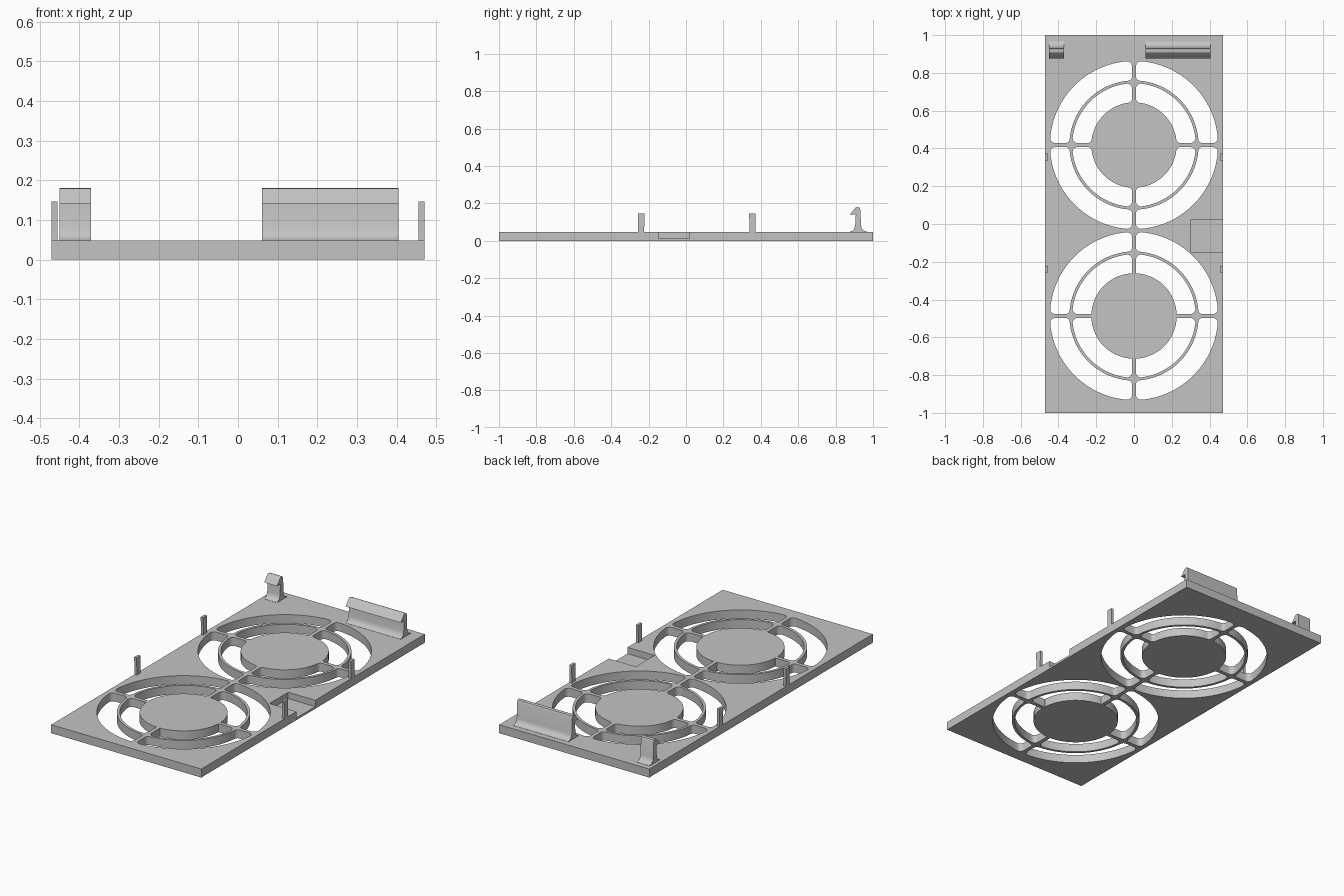
import bpy, bmesh, math
from mathutils import Vector

if "Cube" in bpy.data.objects:
    bpy.data.objects.remove(bpy.data.objects["Cube"])

T = 0.048          # plate thickness
GAP = 0.011        # half width of the spokes

grey = bpy.data.materials.new("plain_grey")
grey.diffuse_color = (0.55, 0.55, 0.55, 1)
grey.use_nodes = True
grey.node_tree.nodes["Principled BSDF"].inputs["Base Color"].default_value = grey.diffuse_color


def add_prism(bm, loop, offset, depth):
    """Extrude a closed 3D loop along the depth vector."""
    verts = [bm.verts.new(Vector(p) + Vector(offset)) for p in loop]
    face = bm.faces.new(verts)
    out = bmesh.ops.extrude_face_region(bm, geom=[face])["geom"]
    moved = [g for g in out if isinstance(g, bmesh.types.BMVert)]
    bmesh.ops.translate(bm, vec=depth, verts=moved)


def finish(name, bm, smooth=True):
    bmesh.ops.recalc_face_normals(bm, faces=bm.faces)
    mesh = bpy.data.meshes.new(name)
    bm.to_mesh(mesh)
    bm.free()
    obj = bpy.data.objects.new(name, mesh)
    bpy.context.collection.objects.link(obj)
    mesh.materials.append(grey)
    if smooth:
        smooth_by_angle(obj)
    return obj


def smooth_by_angle(obj):
    bpy.ops.object.select_all(action='DESELECT')
    obj.select_set(True)
    bpy.context.view_layer.objects.active = obj
    bpy.ops.object.shade_smooth_by_angle(angle=math.radians(30))


def rect(x0, x1, y0, y1):
    return [(x0, y0, 0), (x1, y0, 0), (x1, y1, 0), (x0, y1, 0)]


def arc(cx, cy, r, a0, a1, n):
    return [(cx + r * math.cos(a0 + (a1 - a0) * i / n),
             cy + r * math.sin(a0 + (a1 - a0) * i / n)) for i in range(n + 1)]


def slot(r0, r1, f_in, f_out):
    """Quarter ring slot with rounded corners, in the +x +y quadrant."""
    x = GAP + f_out
    y = math.sqrt((r1 - f_out) ** 2 - x * x)
    a = math.atan2(y, x)
    half = arc(0, 0, r1, math.pi / 4, a, 14)
    half += arc(x, y, f_out, a, math.pi, 6)[1:]
    x = GAP + f_in
    y = math.sqrt((r0 + f_in) ** 2 - x * x)
    b = math.atan2(y, x)
    half += arc(x, y, f_in, math.pi, math.pi + b, 6)
    half += arc(0, 0, r0, b, math.pi / 4, 14)[1:]
    return half + [(v, u) for u, v in reversed(half[1:-1])]


# Cutter: two fan grilles and a side pocket
bm = bmesh.new()
for cy, hub_fillet in ((0.418, 0.02), (-0.487, 0.002)):
    for ring in (slot(0.342, 0.445, 0.02, 0.025), slot(0.226, 0.327, hub_fillet, 0.025)):
        for sx in (-1, 1):
            for sy in (-1, 1):
                loop = [(sx * u, sy * v, 0) for u, v in ring]
                add_prism(bm, loop, (0, cy, -0.1), (0, 0, 0.3))
add_prism(bm, rect(0.30, 0.6, -0.147, 0.02), (0, 0, 0.012), (0, 0, 0.2))
cutter = finish("grille_cutter", bm, False)
cutter.hide_render = True

# Cover plate
bm = bmesh.new()
add_prism(bm, rect(-0.47, 0.47, -1, 1), (0, 0, 0), (0, 0, T))
plate = finish("cover_plate", bm, False)
cut = plate.modifiers.new("openings", 'BOOLEAN')
cut.operation = 'DIFFERENCE'
cut.solver = 'EXACT'
cut.object = cutter
bpy.context.view_layer.objects.active = plate
bpy.ops.object.modifier_apply(modifier=cut.name)
bpy.data.objects.remove(cutter)
smooth_by_angle(plate)

# Snap clips with flared feet and a barbed head
clip = [(0.877, 0.046), (0.877, 0.049), (0.890, 0.054), (0.899, 0.064), (0.904, 0.08),
        (0.908, 0.142), (0.877, 0.142), (0.902, 0.172), (0.909, 0.179),
        (0.918, 0.181), (0.927, 0.178), (0.932, 0.168), (0.936, 0.08),
        (0.941, 0.064), (0.951, 0.054), (0.968, 0.049), (0.968, 0.046)]
for name, x0, x1 in (("short_clip", -0.45, -0.37), ("long_clip", 0.06, 0.405)):
    bm = bmesh.new()
    add_prism(bm, [(0, y, z) for y, z in clip], (x0, 0, 0), (x1 - x0, 0, 0))
    finish(name, bm)

# Locating pins on the long edges
pin = [(-0.016, 0.046), (-0.016, 0.10), (-0.018, 0.147),
       (0.017, 0.147), (0.018, 0.12), (0.016, 0.046)]
for side, x0 in (("left", -0.47), ("right", 0.455)):
    for end, cy in (("front", -0.24), ("back", 0.355)):
        bm = bmesh.new()
        add_prism(bm, [(0, y, z) for y, z in pin], (x0, cy, 0), (0.015, 0, 0))
        finish(f"{end}_{side}_pin", bm)
